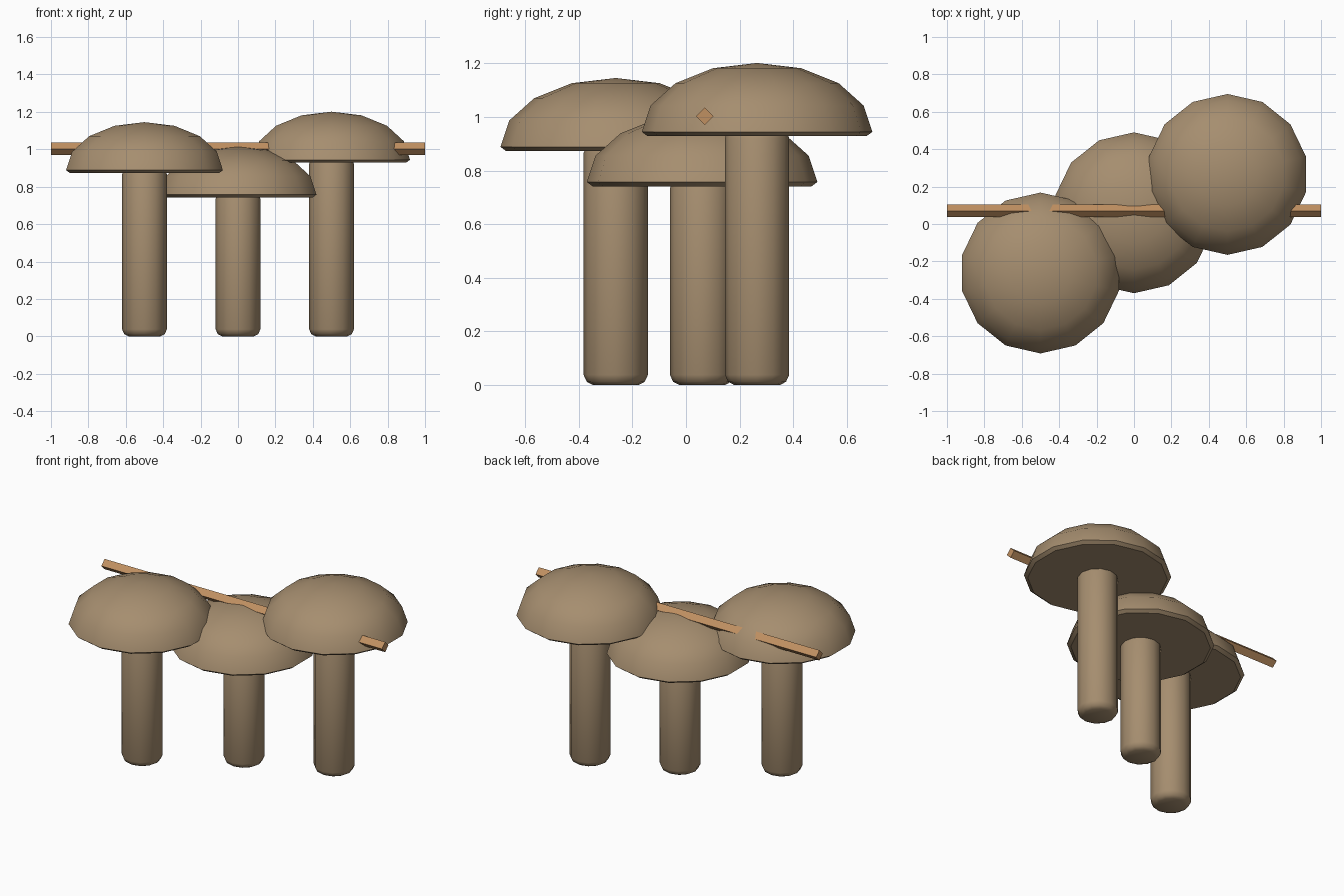
import bpy, bmesh, math

if "Cube" in bpy.data.objects:
    bpy.data.objects.remove(bpy.data.objects["Cube"])


def material(name, rgb):
    m = bpy.data.materials.new(name)
    m.diffuse_color = (*rgb, 1)
    m.use_nodes = True
    m.node_tree.nodes["Principled BSDF"].inputs["Base Color"].default_value = m.diffuse_color
    return m


TAN = material("mushroom tan", (0.38, 0.27, 0.16))
WOOD = material("warm wood", (0.53, 0.28, 0.12))


def lathe(name, profile, sides, location, mat):
    """Spin (radius, height) points round z; zero radius closes to a point."""
    bm = bmesh.new()
    rings = []
    for r, z in profile:
        if r == 0:
            rings.append([bm.verts.new((0, 0, z))] * sides)
        else:
            angles = [math.pi / 2 + 2 * math.pi * i / sides for i in range(sides)]
            rings.append([bm.verts.new((r * math.cos(a), r * math.sin(a), z)) for a in angles])
    for low, high in zip(rings, rings[1:]):
        for i in range(sides):
            j = (i + 1) % sides
            corners = list(dict.fromkeys((low[i], low[j], high[j], high[i])))
            bm.faces.new(corners)
    # flat ends where the profile does not close to a point
    if profile[0][0]:
        bm.faces.new(rings[0][::-1])
    if profile[-1][0]:
        bm.faces.new(rings[-1])
    bmesh.ops.recalc_face_normals(bm, faces=bm.faces)
    mesh = bpy.data.meshes.new(name)
    bm.to_mesh(mesh)
    bm.free()
    obj = bpy.data.objects.new(name, mesh)
    bpy.context.collection.objects.link(obj)
    obj.location = location
    mesh.materials.append(mat)
    return obj


def smooth(obj, degrees):
    bpy.ops.object.select_all(action='DESELECT')
    obj.select_set(True)
    bpy.context.view_layer.objects.active = obj
    bpy.ops.object.shade_smooth_by_angle(angle=math.radians(degrees))


def mushroom(label, x, y, rim):
    # stem with rounded ends, reaching just inside the cap
    top = rim + 0.015
    bottom_half = [(0.085, 0), (0.108, 0.012), (0.12, 0.038)]
    stem_profile = bottom_half + [(r, top - z) for r, z in reversed(bottom_half)]
    smooth(lathe(label + "_stem", stem_profile, 12, (x, y, 0), TAN), 50)

    # flattened dome with a chamfered rim and a flat underside
    dome = [(0.43 * math.cos(a), 0.257 * math.sin(a))
            for a in (math.radians(22.5 * i) for i in range(4))]
    cap_profile = [(0.408, -0.016)] + dome + [(0, 0.257)]
    smooth(lathe(label + "_cap", cap_profile, 14, (x, y, rim), TAN), 35)


mushroom("left", -0.5, -0.262, 0.888)
mushroom("middle", 0.0, 0.06, 0.757)
mushroom("right", 0.5, 0.265, 0.944)

# square stick set on its edge, running through the caps
stick = lathe("stick", [(0.033, -1), (0.033, 1)], 4, (0, 0.07, 1.002), WOOD)
stick.rotation_euler = (0, math.pi / 2, 0)
